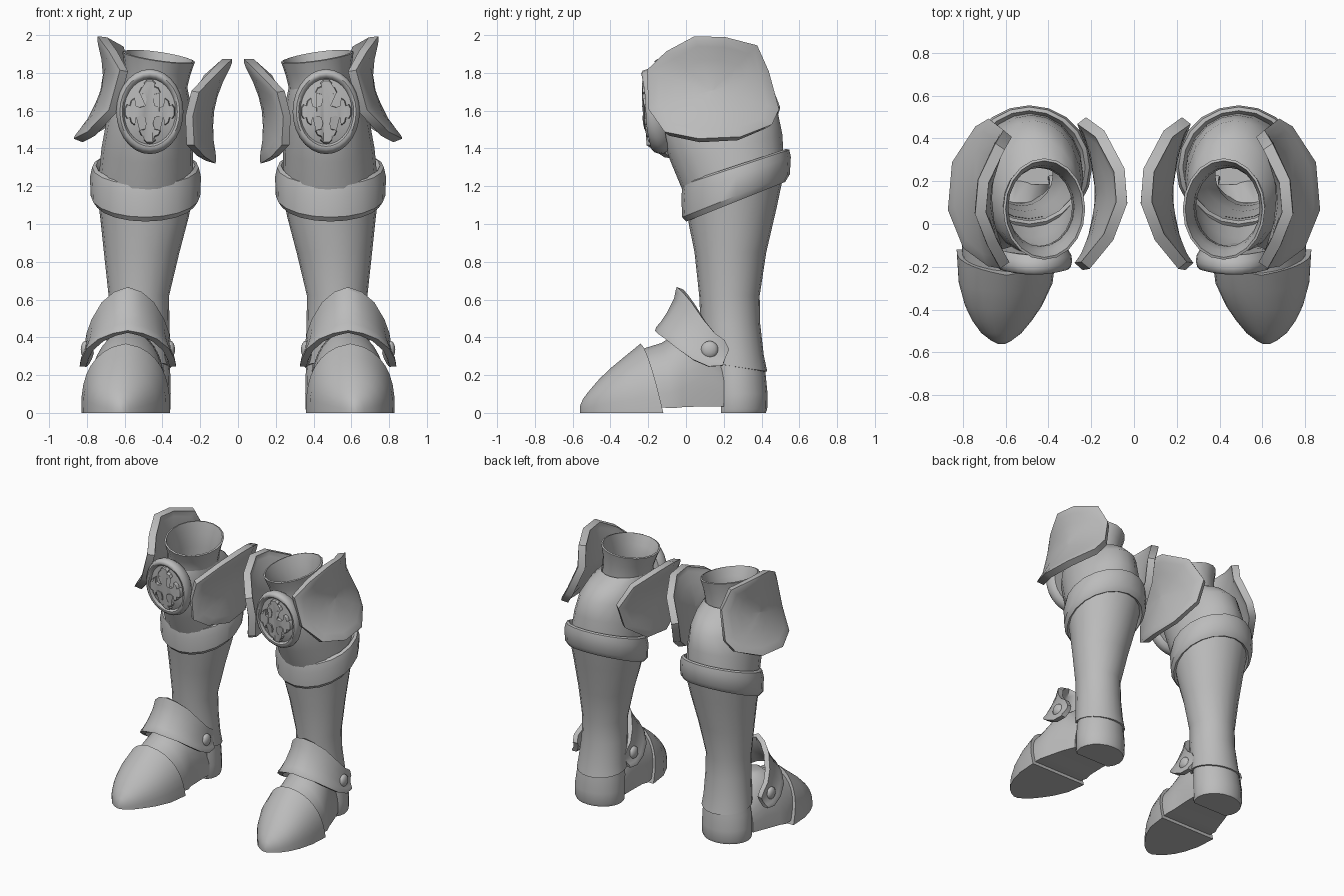
import bpy, bmesh, math
from mathutils import Vector

if "Cube" in bpy.data.objects:
    bpy.data.objects.remove(bpy.data.objects["Cube"])

steel = bpy.data.materials.new("steel grey")
steel.diffuse_color = (0.5, 0.5, 0.5, 1)
steel.use_nodes = True
steel.node_tree.nodes["Principled BSDF"].inputs["Base Color"].default_value = steel.diffuse_color


def finish(name, bm, thick=0, offset=0, angle=35):
    """Turn a bmesh into a mirrored, smooth shaded pair of parts."""
    bmesh.ops.recalc_face_normals(bm, faces=bm.faces)
    me = bpy.data.meshes.new(name)
    bm.to_mesh(me)
    bm.free()
    me.materials.append(steel)
    ob = bpy.data.objects.new(name, me)
    bpy.context.collection.objects.link(ob)
    if thick:
        s = ob.modifiers.new("thickness", 'SOLIDIFY')
        s.thickness, s.offset = thick, offset
    m = ob.modifiers.new("other leg", 'MIRROR')
    m.use_mirror_merge = False
    bpy.ops.object.select_all(action='DESELECT')
    ob.select_set(True)
    bpy.context.view_layer.objects.active = ob
    bpy.ops.object.convert(target='MESH')
    bm = bmesh.new()
    bm.from_mesh(ob.data)
    bmesh.ops.recalc_face_normals(bm, faces=bm.faces)
    bm.to_mesh(ob.data)
    bm.free()
    bpy.ops.object.shade_smooth_by_angle(angle=math.radians(angle))
    return ob


def loft(rings, closed=True, caps=(False, False)):
    """Skin a list of equally long point rows."""
    bm = bmesh.new()
    rows = [[bm.verts.new(p) for p in r] for r in rings]
    n = len(rows[0])
    for a, b in zip(rows, rows[1:]):
        for i in range(n if closed else n - 1):
            j = (i + 1) % n
            bm.faces.new((a[i], a[j], b[j], b[i]))
    for cap, row in zip(caps, (rows[0], rows[-1])):
        if cap:
            bm.faces.new(row)
    return bm


def ring(cx, cy, rx, ry, z, slope=0, side=0, n=20):
    """Horizontal ellipse, tilted front to back and sideways."""
    pts = []
    for i in range(n):
        a = 2 * math.pi * i / n
        dx, dy = rx * math.cos(a), ry * math.sin(a)
        pts.append((cx + dx, cy + dy, z + slope * dy + side * dx))
    return pts


def interp(table, t):
    """Piecewise linear lookup in rising (key, value) pairs."""
    if t <= table[0][0]:
        return table[0][1]
    for (a, u), (b, v) in zip(table, table[1:]):
        if t <= b:
            return u + (v - u) * (t - a) / (b - a)
    return table[-1][1]


# Leg tubes: shin, knee and thigh collar
finish("shin", loft([ring(*r) for r in (
    (.53, .26, .180, .170, .245, -.15), (.53, .25, .172, .162, .32, -.1),
    (.525, .235, .162, .158, .47), (.525, .23, .160, .160, .62),
    (.51, .235, .200, .190, .85), (.495, .248, .235, .232, 1.04, .2),
    (.49, .262, .262, .262, 1.2, .36))]), .015, -1)
finish("knee", loft([ring(*r) for r in (
    (.49, .26, .25, .26, 1.22, .33), (.48, .215, .243, .295, 1.4, .25),
    (.47, .17, .226, .315, 1.55, .15), (.455, .125, .2, .275, 1.66, .06),
    (.44, .085, .172, .205, 1.72, .03))]), .015, -1)
finish("thigh_collar", loft([ring(*r) for r in (
    (.445, .08, .168, .195, 1.62), (.435, .08, .168, .197, 1.73),
    (.425, .075, .175, .212, 1.81, .08, .08), (.42, .07, .192, .237, 1.885, .1, .14))]), .012, -1)

# Band below the knee, higher at the back
finish("knee_band", loft([ring(*r) for r in (
    (.49, .26, .235, .235, 1.14, .4), (.49, .263, .268, .262, 1.118, .4),
    (.49, .265, .290, .285, 1.15, .4), (.49, .265, .294, .290, 1.25, .36),
    (.49, .265, .282, .282, 1.30, .33), (.49, .265, .262, .265, 1.31, .33),
    (.49, .265, .24, .25, 1.28, .33))]))


# Shoe: arched sections along y
def arch(cx, y, hw, h, z0=0, lean=0, n=16):
    pts = []
    for i in range(n + 1):
        a = math.pi * i / n
        s = math.sin(a)
        x = hw * math.copysign(abs(math.cos(a)) ** .75, math.cos(a))
        z = h * (.8 * s ** .75 + .2 * (1 - abs(math.cos(a))))
        pts.append((cx + x * (1 - .04 * (1 - s)), y + lean * (1 - z / h) ** .7, z0 + z))
    return pts


finish("toe_cap", loft([arch(*r) for r in (
    (.62, -.562, .015, .035), (.62, -.545, .05, .075), (.62, -.51, .098, .12),
    (.617, -.46, .146, .178, 0, .01), (.61, -.40, .188, .236, 0, .02),
    (.6, -.32, .229, .302, 0, .05), (.595, -.24, .244, .367, 0, .12))],
    caps=(True, True)), angle=40)
finish("midfoot", loft([arch(*r) for r in (
    (.595, -.26, .215, .30, .03, .1), (.59, -.13, .225, .345, .025, .06),
    (.585, -.02, .21, .41, .03), (.565, .10, .192, .40, .035), (.545, .2, .172, .27, .035))],
    caps=(True, True)), angle=40)
finish("heel", loft([[(x, max(y, .185), z) for x, y, z in ring(*r)] for r in (
    (.54, .27, .175, .152, 0), (.54, .27, .182, .16, .02), (.54, .27, .184, .162, .1),
    (.535, .262, .177, .16, .2), (.53, .26, .165, .15, .3))], caps=(True, True)))

# Ankle guard: shell over the instep; s -> (y, z) of the upper and lower edge
HALF = ((0, -.02, .66, -.135, .43), (.3, .005, .635, -.125, .415), (.6, .045, .58, -.09, .385),
        (.85, .10, .49, -.035, .335), (.97, .155, .42, .04, .28), (1, .205, .385, .12, .245),
        (.97, .228, .335, .195, .25))
path = [(-h[0],) + h[1:] for h in HALF[:0:-1]] + list(HALF)
rows = []
for t, bulge in ((0, .012), (.08, .008), (.3, -.008), (.65, -.008), (.86, .004), (.94, .014), (1, .012)):
    row = []
    for s, yu, zu, yl, zl in path:
        w = .2 + .03 * t + bulge * .6
        f = 1 - s * s
        row.append((.583 + s * w, yu + (yl - yu) * t - bulge * f,
                    zu + (zl - zu) * t + .01 * math.sin(math.pi * t)))
    rows.append(row)
finish("ankle_guard", loft(rows, closed=False), .036, 0, 50)

# Rivets on both ends of the guard
bm = bmesh.new()
for side in (-1, 1):
    new = bmesh.ops.create_uvsphere(bm, u_segments=14, v_segments=8, radius=.046)['verts']
    for v in new:
        v.co = Vector((v.co.x * .55 + .583 + side * .225, v.co.y + .125, v.co.z + .335))
finish("guard_rivets", bm)


# Side plates: outline in (y, z) bent by a height profile and curled edges
def plate(name, outline, centre, profile, curl, twist, sign):
    cy, cz = centre
    rings = []
    for k, lift in ((1.01, -.006), (.96, 0), (.85, .003), (.6, .003), (.3, .003), (.02, .003)):
        row = []
        for y, z in outline:
            yy, zz = cy + (y - cy) * k, cz + (z - cz) * k
            t = (yy - cy) / .34
            bend = curl[0 if t < 0 else 1] * t * t
            x = interp(profile, zz) - sign * (bend + twist * max(0, t) * max(0, zz - 1.6))
            row.append((x + sign * lift, yy, zz))
        rings.append(row)
    finish(name, loft(rings, caps=(False, True)), .052, 0, 45)


plate("outer_knee_plate",
      ((-.19, 1.81), (-.09, 1.91), (.05, 1.988), (.2, 1.982), (.36, 1.94), (.42, 1.8), (.475, 1.6),
       (.44, 1.52), (.28, 1.455), (.07, 1.445), (-.1, 1.48), (-.18, 1.6)), (.14, 1.7),
      ((1.44, .858), (1.52, .785), (1.6, .74), (1.7, .70), (1.8, .685), (1.9, .70), (2, .732)),
      (.08, .075), .22, 1)
plate("inner_knee_plate",
      ((-.195, 1.57), (-.19, 1.7), (-.06, 1.81), (.1, 1.87), (.25, 1.86), (.42, 1.78), (.48, 1.62),
       (.43, 1.46), (.27, 1.345), (.07, 1.33), (-.1, 1.36), (-.19, 1.42)), (.14, 1.6),
      ((1.33, .135), (1.42, .155), (1.55, .162), (1.65, .148), (1.75, .112), (1.87, .05)),
      (.095, .085), 0, -1)


# Oval knee disc with raised rim, bent around the knee
def on_disc(u, v, out):
    """Point on the curved disc at unit offsets u, v, raised by out."""
    low = max(0, -v)
    return (.467 + .178 * u, -.195 + .03 * u * u + .07 * low * low - out, 1.595 + .225 * v)


finish("knee_disc", loft([[on_disc(k * math.cos(a), k * math.sin(a), out)
                           for a in (2 * math.pi * i / 28 for i in range(28))]
                          for k, out in ((.9, -.05), (.98, -.02), (1, .01), (.96, .035), (.89, .042),
                                         (.82, .035), (.77, .012), (.4, .015), (.03, .015))],
                         caps=(True, True)), angle=50)

# Flared four-armed ornament on the disc
ARM = ((.14, .14), (.1, .3), (.14, .42), (.32, .46), (.26, .56), (.14, .6), (.17, .68), (.08, .75),
       (-.08, .75), (-.17, .68), (-.14, .6), (-.26, .56), (-.32, .46), (-.14, .42), (-.1, .3))
bm = bmesh.new()
outline = []
for c, s in ((1, 0), (0, 1), (-1, 0), (0, -1)):
    outline += [(c * u + s * v, c * v - s * u) for u, v in ARM[::-1]]
sides = [[bm.verts.new(on_disc(u * k, v * k, out)) for u, v in outline]
         for k, out in ((1, .005), (1, .03), (.96, .038))]
n = len(outline)
for a, b in zip(sides, sides[1:]):
    for i in range(n):
        bm.faces.new((a[i], a[(i + 1) % n], b[(i + 1) % n], b[i]))
front = bm.faces.new(sides[-1])
bmesh.ops.triangulate(bm, faces=[front])
finish("disc_ornament", bm)
